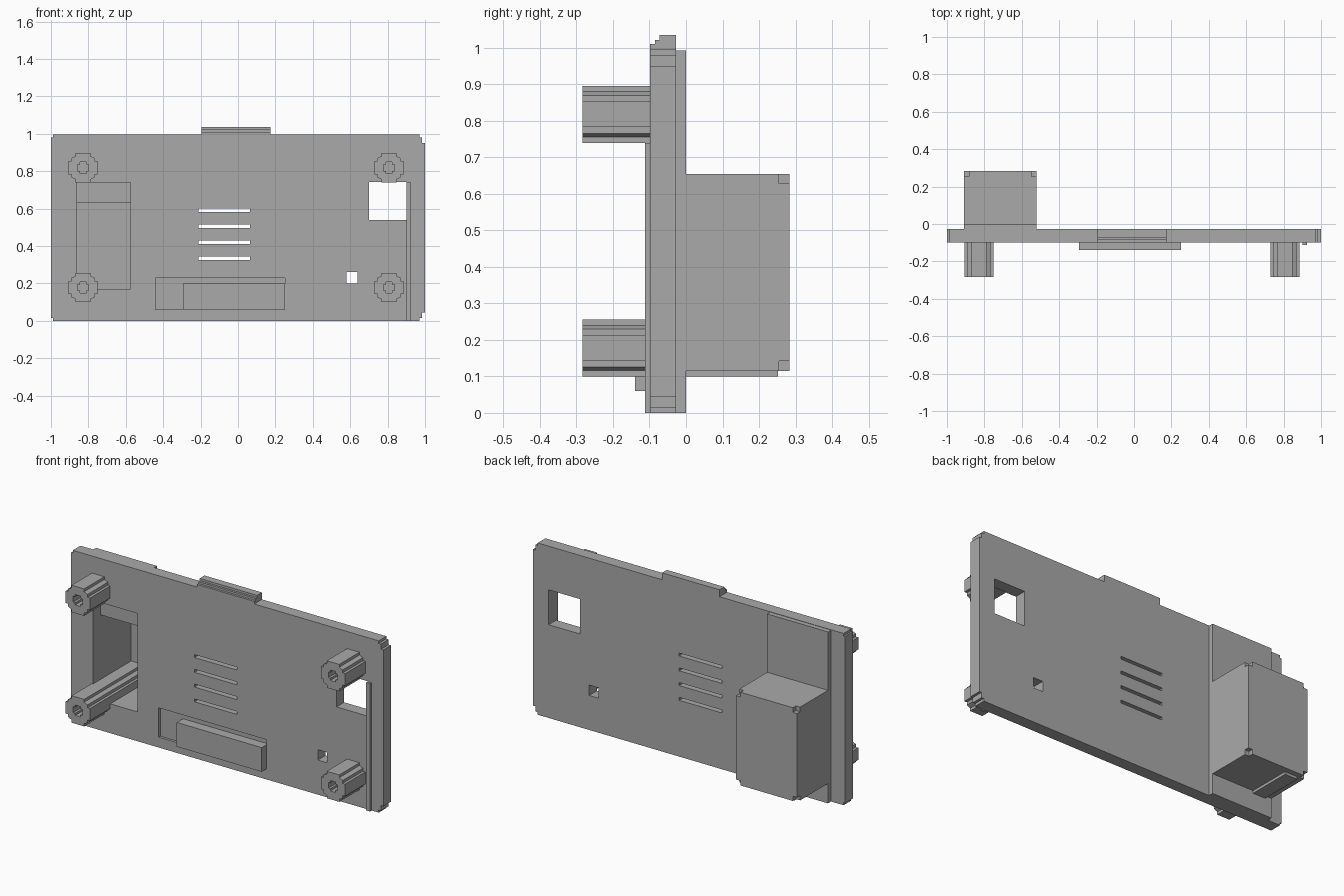
import bpy, bmesh

cube = bpy.data.objects.get("Cube")
if cube:
    bpy.data.objects.remove(cube, do_unlink=True)

grey = bpy.data.materials.new("plain_grey")
grey.use_nodes = True
tone = (0.4, 0.4, 0.4, 1)
grey.diffuse_color = tone
grey.node_tree.nodes["Principled BSDF"].inputs["Base Color"].default_value = tone


def prism(name, outline, y0, y1):
    """Extrude an (x, z) outline from y0 to y1."""
    bm = bmesh.new()
    face = bm.faces.new([bm.verts.new((x, y0, z)) for x, z in outline])
    moved = bmesh.ops.extrude_face_region(bm, geom=[face])["geom"]
    bmesh.ops.translate(bm, vec=(0, y1 - y0, 0),
                        verts=[v for v in moved if isinstance(v, bmesh.types.BMVert)])
    bmesh.ops.recalc_face_normals(bm, faces=bm.faces)
    mesh = bpy.data.meshes.new(name)
    bm.to_mesh(mesh)
    bm.free()
    mesh.materials.append(grey)
    ob = bpy.data.objects.new(name, mesh)
    bpy.context.collection.objects.link(ob)
    return ob


def box(name, x0, x1, y0, y1, z0, z1):
    return prism(name, [(x0, z0), (x1, z0), (x1, z1), (x0, z1)], y0, y1)


def combine(target, tool, operation="DIFFERENCE"):
    """Apply a boolean and discard the tool."""
    tool.hide_render = True
    mod = target.modifiers.new("combine", "BOOLEAN")
    mod.object, mod.operation, mod.solver = tool, operation, "EXACT"
    bpy.context.view_layer.objects.active = target
    bpy.ops.object.modifier_apply(modifier=mod.name)
    bpy.data.objects.remove(tool, do_unlink=True)


def mirrored(quarter, cx, cz):
    """Closed outline from the points of its first quarter."""
    half = quarter + [(-x, z) for x, z in reversed(quarter)]
    return [(cx + x, cz + z) for x, z in half + [(-x, -z) for x, z in half]]


FRONT, BACK = -0.098, -0.028

# Main plate with stepped corners
right_low = [(0.97, 0), (0.97, 0.015), (0.985, 0.015), (0.985, 0.045), (1, 0.045)]
left_low = [(-1, 0.015), (-0.99, 0.015), (-0.99, 0)]
low = left_low + right_low
high = [(x, 0.995 - z) for x, z in reversed(low)]
panel = prism("panel", low + high, FRONT, BACK)

# Raised back strip and projecting compartment
combine(panel, box("strip", -0.91, -0.52, -0.06, 0, 0, 0.993), "UNION")
combine(panel, box("compartment", -0.91, -0.52, -0.05, 0.283, 0.115, 0.655), "UNION")

# Notched outer corners of the compartment
for x in (-0.91, -0.52):
    for z in (0.115, 0.655):
        combine(panel, box("notch", x - 0.027, x + 0.027, 0.255, 0.3, z - 0.027, z + 0.027))

# Front opening and deep cavity
combine(panel, box("opening", -0.86, -0.575, -0.2, -0.03, 0.17, 0.74))
combine(panel, box("cavity", -0.86, -0.575, -0.15, 0.25, 0.17, 0.63))

# Window, small hole and vent slots
combine(panel, box("window", 0.7, 0.9, -0.2, 0.1, 0.54, 0.742))
combine(panel, box("small_hole", 0.58, 0.64, -0.2, 0.1, 0.2, 0.26))
for i in range(4):
    z = 0.326 + i * 0.0855
    combine(panel, box("slot", -0.21, 0.063, -0.2, 0.1, z, z + 0.017))

# Shallow front recess holding a bar
combine(panel, box("recess", -0.44, 0.25, -0.2, FRONT + 0.015, 0.06, 0.23))
box("front_bar", -0.295, 0.25, -0.14, FRONT + 0.016, 0.06, 0.2)

# Raised rib beside the window
box("side_rib", 0.9, 0.925, -0.113, FRONT + 0.002, 0, 0.74)

# Stepped latch on the top edge
for depth, top in ((FRONT, 1.01), (-0.085, 1.022), (-0.072, 1.035)):
    box("latch_step", -0.195, 0.173, depth, BACK, 0.985, top)

# Four stepped mounting posts with blind screw holes
ring = [(0.078, 0.035), (0.062, 0.035), (0.062, 0.052), (0.04, 0.062), (0.04, 0.078)]
bore = [(0.03, 0.017), (0.017, 0.017), (0.017, 0.03)]
for x in (-0.828, 0.807):
    for z in (0.178, 0.818):
        deep = x < 0 and z < 0.5
        end = 0.252 if deep else FRONT + 0.005
        post = prism("mounting_post", mirrored(ring, x, z), -0.283, end)
        combine(post, prism("bore", mirrored(bore, x, z), -0.4, -0.11))
